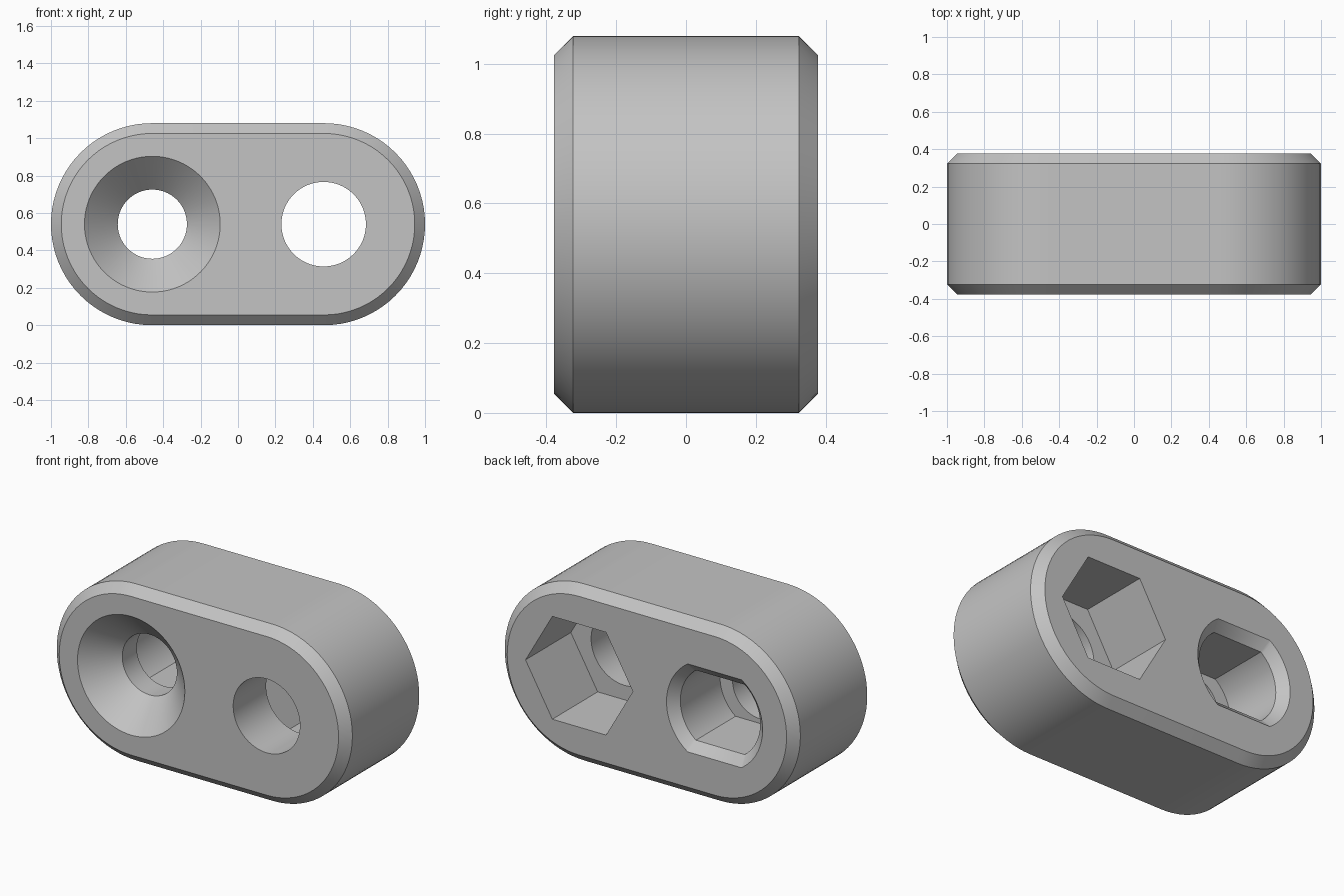
import bpy
import bmesh
from math import asin, cos, pi, sin

cube = bpy.data.objects.get("Cube")
if cube:
    bpy.data.objects.remove(cube, do_unlink=True)

MID = 0.54      # height of the hole axis
HOLE_X = 0.458  # distance of each hole from the centre
BACK = 0.378    # half the thickness
FLOOR = -0.06   # depth where both back pockets end

grey = bpy.data.materials.new("plain grey")
grey.use_nodes = True
colour = (0.55, 0.55, 0.55, 1)
grey.diffuse_color = colour
grey.node_tree.nodes["Principled BSDF"].inputs["Base Color"].default_value = colour


def circle(r, n=80):
    return [(r * cos(2 * pi * i / n), r * sin(2 * pi * i / n)) for i in range(n)]


def two_arcs(r, limit, shift=0, n=40):
    """Two facing arcs joined by flats at the top and bottom."""
    pts = []
    for side in (1, -1):
        for i in range(n + 1):
            a = limit * (2 * i / n - 1)
            pts.append((side * (shift + r * cos(a)), side * r * sin(a)))
    return pts


def flatted(r, flat):
    return two_arcs(r, asin(flat / r))


def loft(name, x, sections):
    """Solid through (y, outline) sections, running from front to back."""
    bm = bmesh.new()
    rings = [[bm.verts.new((x + u, y, MID + v)) for u, v in outline]
             for y, outline in sections]
    for a, b in zip(rings, rings[1:]):
        for i in range(len(a)):
            j = (i + 1) % len(a)
            bm.faces.new((a[i], a[j], b[j], b[i]))
    bm.faces.new(rings[0])
    bm.faces.new(rings[-1])
    bmesh.ops.recalc_face_normals(bm, faces=bm.faces)
    mesh = bpy.data.meshes.new(name)
    bm.to_mesh(mesh)
    bm.free()
    mesh.materials.append(grey)
    obj = bpy.data.objects.new(name, mesh)
    bpy.context.collection.objects.link(obj)
    return obj


# Rounded block with chamfered front and back rims
bevel = 0.055
wide = two_arcs(MID, pi / 2, 1 - MID)
narrow = two_arcs(MID - bevel, pi / 2, 1 - MID)
block = loft("spacer_block", 0, [
    (-BACK, narrow), (bevel - BACK, wide), (BACK - bevel, wide), (BACK, narrow)])

extra = 0.05  # cutters overshoot the outer faces
cutters = [
    # Countersunk screw hole
    loft("countersink_cutter", -HOLE_X, [
        (-BACK - extra, circle(0.363 + extra)),
        (-0.2, circle(0.185)), (FLOOR + extra, circle(0.185))]),
    # Flat-sided back pocket with a chamfered mouth
    loft("slot_pocket_cutter", -HOLE_X, [
        (FLOOR, flatted(0.27, 0.214)),
        (BACK - bevel, flatted(0.27, 0.214)),
        (BACK + extra, flatted(0.27 + bevel + extra, 0.214 + bevel + extra))]),
    # Plain through hole
    loft("through_hole_cutter", HOLE_X, [
        (-BACK - extra, circle(0.226)), (FLOOR + extra, circle(0.226))]),
    # Hexagonal nut pocket
    loft("nut_pocket_cutter", HOLE_X, [
        (FLOOR, circle(0.363, 6)), (BACK + extra, circle(0.363, 6))]),
]

bpy.ops.object.select_all(action='DESELECT')
block.select_set(True)
bpy.context.view_layer.objects.active = block
for cutter in cutters:
    cutter.hide_render = True
    cut = block.modifiers.new(cutter.name, 'BOOLEAN')
    cut.operation = 'DIFFERENCE'
    cut.solver = 'EXACT'
    cut.object = cutter
    bpy.ops.object.modifier_apply(modifier=cut.name)
for cutter in cutters:
    bpy.data.objects.remove(cutter, do_unlink=True)

bpy.ops.object.shade_smooth_by_angle(angle=pi / 6)
